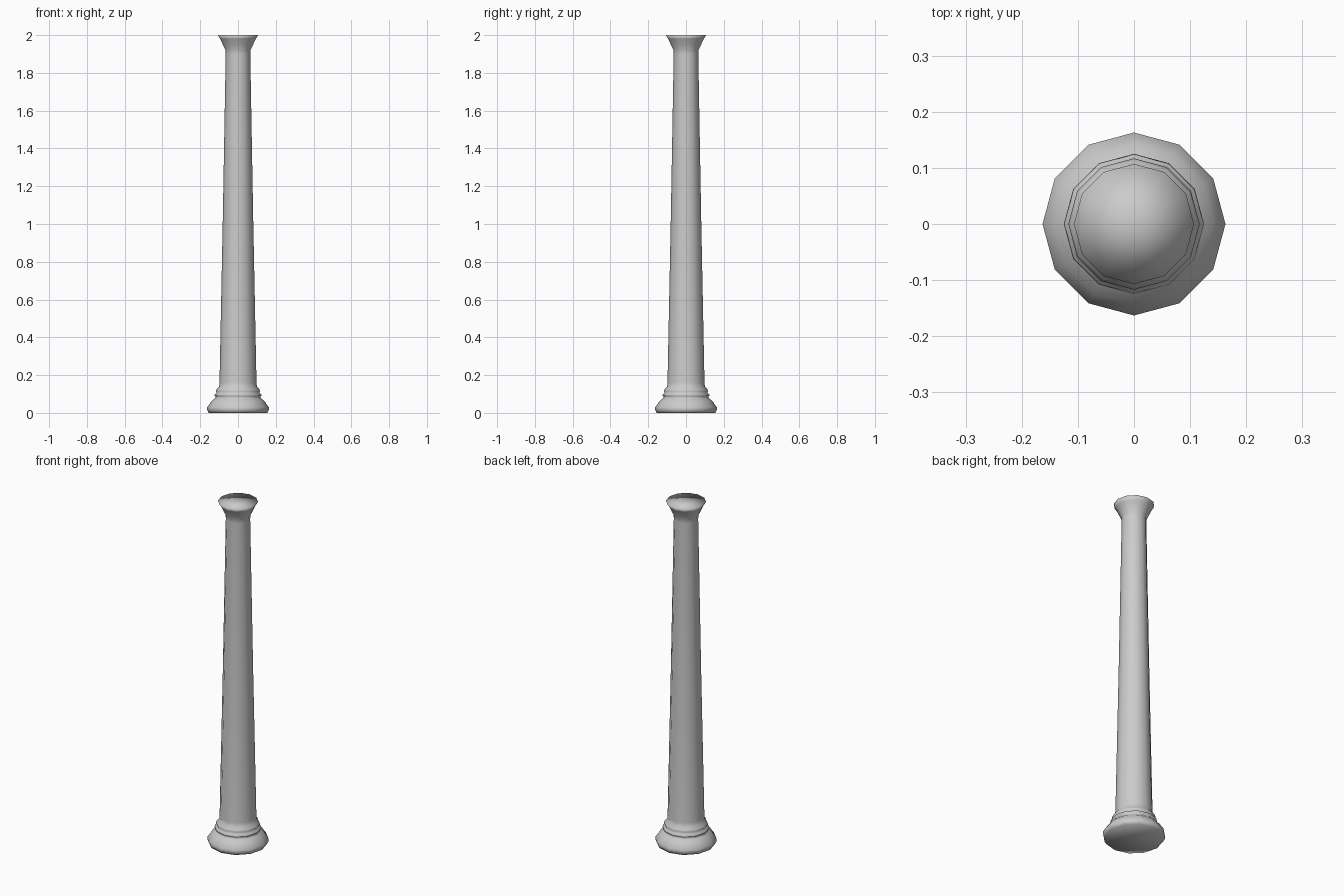
import bpy
import bmesh
from math import tau
from mathutils import Vector

SIDES = 12

cube = bpy.data.objects.get("Cube")
if cube:
    bpy.data.objects.remove(cube)

# One pale grey stone
stone = bpy.data.materials.new("pale_grey_stone")
stone.use_nodes = True
grey = (0.6, 0.6, 0.6, 1)
stone.diffuse_color = grey
stone.node_tree.nodes["Principled BSDF"].inputs["Base Color"].default_value = grey

# Profile as (radius, height), closed on the axis at both ends
base = [(0, 0), (0.155, 0), (0.163, 0.015), (0.163, 0.03), (0.148, 0.05),
        (0.143, 0.06), (0.125, 0.075), (0.117, 0.085), (0.125, 0.09),
        (0.122, 0.1), (0.113, 0.105), (0.117, 0.115), (0.113, 0.125)]
shaft = [(0.1, 0.14), (0.098, 0.16), (0.081, 1.0), (0.065, 1.9)]
capital = [(0.066, 1.92), (0.08, 1.95), (0.094, 1.98), (0.107, 2.0), (0, 2.0)]


def lathe(name, profile):
    """Turn a profile around the z axis into a smooth closed column."""
    bm = bmesh.new()
    verts = [bm.verts.new((r, 0, z)) for r, z in profile]
    edges = [bm.edges.new(pair) for pair in zip(verts, verts[1:])]
    bmesh.ops.spin(bm, geom=verts + edges, cent=Vector(), axis=Vector((0, 0, 1)),
                   angle=tau, steps=SIDES, use_merge=True)
    bmesh.ops.remove_doubles(bm, verts=bm.verts[:], dist=0.0005)
    bmesh.ops.recalc_face_normals(bm, faces=bm.faces[:])
    for face in bm.faces:
        face.smooth = True
    mesh = bpy.data.meshes.new(name)
    bm.to_mesh(mesh)
    bm.free()
    mesh.materials.append(stone)
    obj = bpy.data.objects.new(name, mesh)
    bpy.context.collection.objects.link(obj)
    return obj


lathe("column", base + shaft + capital)
